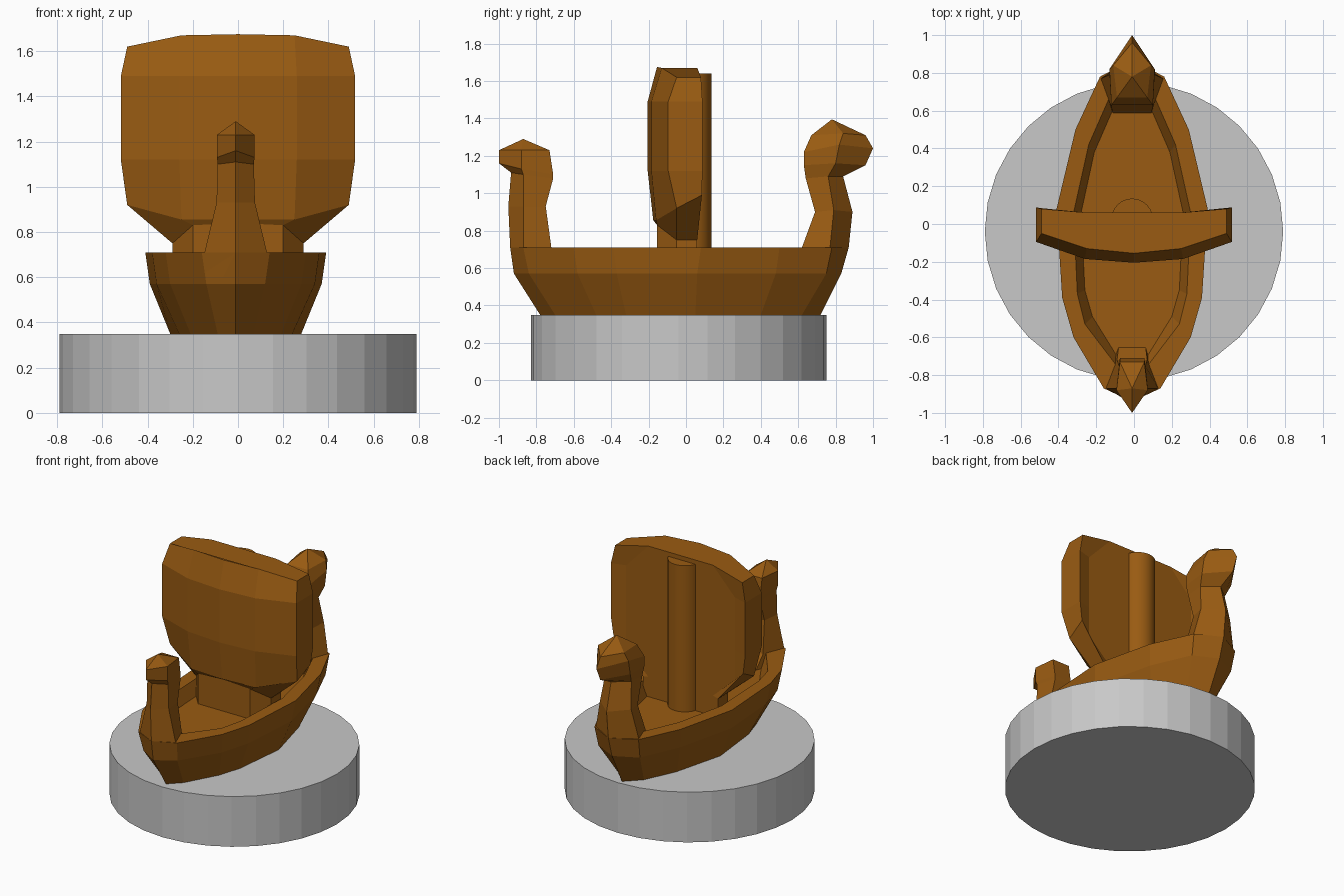
import bpy, bmesh, math


def material(name, rgb):
    m = bpy.data.materials.new(name)
    m.diffuse_color = (*rgb, 1)
    return m


WOOD = material("brown_wood", (0.32, 0.105, 0.006))
STONE = material("light_grey", (0.58, 0.58, 0.58))


def loft(name, halves, x_off, mat):
    """Mirror each half ring across x, then skin the rings and cap both ends."""
    bm = bmesh.new()
    rings = []
    for half in halves:
        other = [(-x, y, z) for x, y, z in reversed(half[1:])]
        start = half[0]
        ring = list(half) + [p for p, q in zip(other, reversed(half[1:]))
                             if not (q is half[-1] and abs(q[0]) < 1e-6)]
        assert abs(start[0]) < 1e-6
        rings.append([bm.verts.new((x + x_off, y, z)) for x, y, z in ring])
    n = len(rings[0])
    for a, b in zip(rings, rings[1:]):
        for i in range(n):
            j = (i + 1) % n
            bm.faces.new((a[i], a[j], b[j], b[i]))
    bm.faces.new(rings[0][::-1])
    bm.faces.new(rings[-1])
    bmesh.ops.remove_doubles(bm, verts=bm.verts, dist=1e-4)
    bmesh.ops.recalc_face_normals(bm, faces=bm.faces)
    me = bpy.data.meshes.new(name)
    bm.to_mesh(me)
    bm.free()
    ob = bpy.data.objects.new(name, me)
    bpy.context.collection.objects.link(ob)
    me.materials.append(mat)
    return ob


def cylinder(name, r, x, y, z0, z1, sides, mat):
    bpy.ops.mesh.primitive_cylinder_add(
        vertices=sides, radius=r, depth=z1 - z0, location=(x, y, (z0 + z1) / 2))
    ob = bpy.context.object
    ob.name = name
    ob.data.materials.append(mat)
    return ob


# Round stand
cylinder("round_stand", 0.79, 0, -0.04, 0, 0.35, 32, STONE)


# Hull: bottom, chine, rim, inner rim and floor outlines from bow to stern
def flat(z, pts):
    return [(x, y, z) for x, y in pts]


loft("hull", [
    flat(0.35, [(0, -.78), (.08, -.70), (.20, -.48), (.25, -.32),
                (.29, .05), (.20, .40), (.10, .62), (0, .72)]),
    flat(0.57, [(0, -.92), (.13, -.84), (.29, -.58), (.35, -.37),
                (.38, .06), (.28, .48), (.16, .75), (0, .83)]),
    flat(0.71, [(0, -.94), (.15, -.87), (.31, -.60), (.37, -.39),
                (.40, .08), (.30, .50), (.17, .78), (0, .87)]),
    flat(0.71, [(0, -.78), (.09, -.74), (.25, -.53), (.29, -.37),
                (.31, .06), (.23, .42), (.12, .67), (0, .73)]),
    flat(0.62, [(0, -.74), (.08, -.70), (.21, -.49), (.25, -.35),
                (.27, .06), (.20, .38), (.10, .61), (0, .67)]),
], -0.01, WOOD)


# End posts: each ring holds an outer ridge, a side edge and an inner edge
def post(name, rings, apex):
    halves = []
    for (yo, zo), (ws, ys, zs), (wi, yi, zi) in rings:
        halves.append([(0, yo, zo), (ws, ys, zs), (wi, yi, zi)])
    halves.append([(0, *apex), (0.00001, *apex), (0.00001, *apex)])
    return loft(name, halves, -0.01, WOOD)


post("bow_post", [
    ((-.92, .60), (.13, -.85, .60), (.07, -.64, .60)),
    ((-.94, .71), (.138, -.87, .71), (.08, -.72, .71)),
    ((-.95, .93), (.085, -.87, .93), (.07, -.75, .93)),
    ((-.935, 1.11), (.08, -.87, 1.10), (.065, -.71, 1.08)),
    ((-1.0, 1.16), (.083, -.88, 1.13), (.065, -.71, 1.10)),
    ((-1.0, 1.23), (.083, -.88, 1.23), (.065, -.73, 1.23)),
], (-.87, 1.29))

post("stern_post", [
    ((.83, .60), (.155, .75, .60), (.10, .58, .60)),
    ((.87, .71), (.165, .77, .71), (.11, .62, .71)),
    ((.89, .90), (.12, .79, .91), (.10, .69, .90)),
    ((.84, 1.09), (.10, .76, 1.09), (.10, .64, 1.08)),
    ((.96, 1.15), (.12, .80, 1.16), (.11, .63, 1.15)),
    ((1.0, 1.24), (.12, .82, 1.26), (.11, .63, 1.22)),
    ((.96, 1.31), (.10, .84, 1.32), (.08, .67, 1.31)),
], (.78, 1.395))

# Billowing sail with its narrow foot standing on the deck
loft("sail", [
    [(0, -.155, .61), (.20, -.155, .61), (.29, -.05, .61), (.29, .06, .61), (.25, .06, .61)],
    [(0, -.155, .84), (.20, -.155, .83), (.29, -.05, .75), (.29, .06, .75), (.25, .06, .76)],
    [(0, -.175, .855), (.25, -.16, .855), (.49, -.05, .92), (.50, .085, .99), (.42, .06, .92)],
    [(0, -.205, 1.12), (.26, -.185, 1.12), (.518, -.095, 1.12), (.518, .088, 1.12), (.42, .06, 1.12)],
    [(0, -.205, 1.49), (.26, -.185, 1.49), (.518, -.095, 1.49), (.518, .088, 1.49), (.42, .06, 1.49)],
    [(0, -.155, 1.675), (.25, -.13, 1.67), (.49, -.05, 1.62), (.49, .08, 1.62), (.25, .06, 1.67)],
], 0, WOOD)

# Mast behind the sail
mast = cylinder("mast", 0.11, -0.01, 0.025, 0.6, 1.64, 24, WOOD)
bpy.ops.object.select_all(action='DESELECT')
mast.select_set(True)
bpy.context.view_layer.objects.active = mast
bpy.ops.object.shade_smooth_by_angle(angle=math.radians(30))
